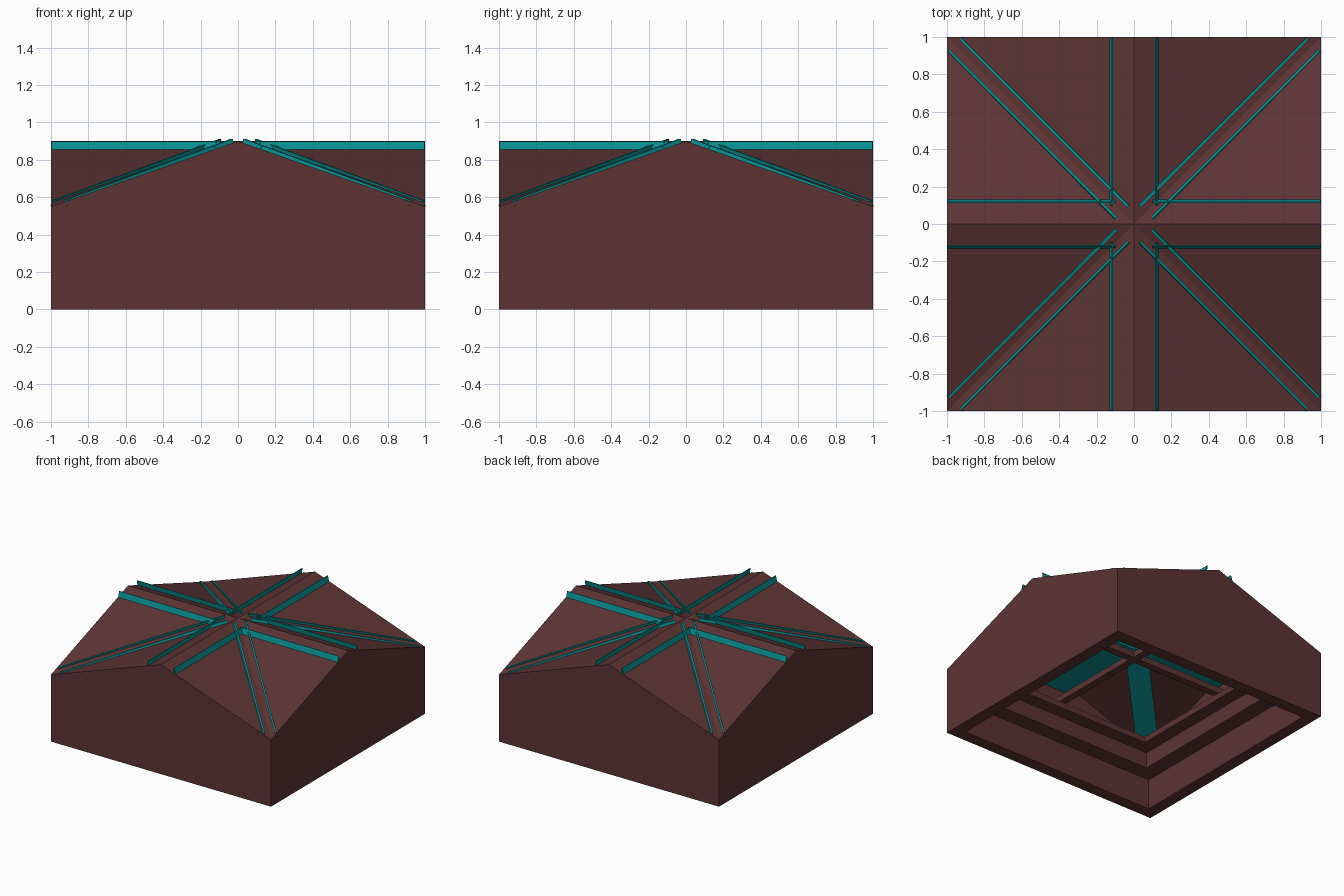
import bpy, bmesh, math
from mathutils import Matrix, Vector

if "Cube" in bpy.data.objects:
    bpy.data.objects.remove(bpy.data.objects["Cube"])


def material(name, rgb):
    m = bpy.data.materials.new(name)
    m.diffuse_color = (*rgb, 1)
    m.use_nodes = True
    m.node_tree.nodes["Principled BSDF"].inputs["Base Color"].default_value = m.diffuse_color
    return m


BROWN = material("dark_brown", (0.11, 0.034, 0.034))
TEAL = material("teal", (0.003, 0.28, 0.29))


def finish(bm, name, mat):
    bmesh.ops.recalc_face_normals(bm, faces=bm.faces)
    me = bpy.data.meshes.new(name)
    bm.to_mesh(me)
    bm.free()
    me.materials.append(mat)
    ob = bpy.data.objects.new(name, me)
    bpy.context.collection.objects.link(ob)
    return ob


def roof(x, y):
    # cross gable: ridges on both axes, valleys on the diagonals
    return 0.9 - 0.35 * min(abs(x), abs(y))


# House shell: square rings lofted from roof peak, down outside, up inside
RING = [(1, 0), (1, 1), (0, 1), (-1, 1), (-1, 0), (-1, -1), (0, -1), (1, -1)]


def ring(bm, a, z=None, drop=0):
    return [bm.verts.new((a * x, a * y, roof(a * x, a * y) - drop if z is None else z))
            for x, y in RING]


bm = bmesh.new()
# outer wall, rim, then two inner steps
loops = [ring(bm, 1), ring(bm, 1, 0), ring(bm, 0.9, 0), ring(bm, 0.9, 0.25),
         ring(bm, 0.77, 0.25), ring(bm, 0.77, 0.38), ring(bm, 0.66, 0.38),
         ring(bm, 0.66, 0.43), ring(bm, 0.95, 0.43), ring(bm, 0.95, drop=0.04)]
for a, b in zip(loops, loops[1:]):
    for i in range(8):
        j = (i + 1) % 8
        bm.faces.new((a[i], a[j], b[j], b[i]))
for loop, z in ((loops[0], 0.9), (loops[-1], 0.86)):
    peak = bm.verts.new((0, 0, z))
    for i in range(8):
        bm.faces.new((loop[i], loop[(i + 1) % 8], peak))
finish(bm, "house_shell", BROWN)


def bar(bm, s0, s1, low, high, lo, hi, angle):
    # bar along a direction; low/high: side-to-side span at bottom and top;
    # lo/hi: (start, end) heights of bottom and top
    rot = Matrix.Rotation(angle, 4, 'Z')
    v = [bm.verts.new(rot @ Vector((s, y, z[k])))
         for k, s in ((0, s0), (1, s1))
         for y, z in ((low[0], lo), (low[1], lo), (high[1], hi), (high[0], hi))]
    for f in ((0, 1, 2, 3), (4, 5, 6, 7), (0, 1, 5, 4), (1, 2, 6, 5), (2, 3, 7, 6), (3, 0, 4, 7)):
        bm.faces.new([v[i] for i in f])


# Cross of tie beams inside the house
bm = bmesh.new()
for k in range(2):
    bar(bm, -0.96, 0.96, (-0.03, 0.03), (-0.03, 0.03), (0.56, 0.56), (0.61, 0.61), k * math.pi / 2)
finish(bm, "tie_beams", BROWN)

# Ridge beams: splayed side plates break through the roof beside each ridge
for k in range(4):
    bm = bmesh.new()
    ang = k * math.pi / 2
    for s in (-1, 1):
        bar(bm, 0.1, 0.998, (s * 0.14, s * 0.165), (s * 0.112, s * 0.118),
            (0.74, 0.74), (0.899, 0.899), ang)
    bar(bm, 0.11, 0.96, (-0.15, 0.15), (-0.14, 0.14), (0.74, 0.74), (0.755, 0.755), ang)
    finish(bm, f"ridge_beam_{k + 1}", TEAL)

# Valley beams: splayed twin plates along each diagonal
S0, S1 = 0.09, 1.356
V0, V1 = (0.9 - 0.35 * s / math.sqrt(2) for s in (S0, S1))
for k in range(4):
    bm = bmesh.new()
    ang = math.pi / 4 + k * math.pi / 2
    for s in (-1, 1):
        bar(bm, S0, S1, (s * 0.045, s * 0.062), (s * 0.036, s * 0.05),
            (V0 - 0.01, V1 - 0.01), (V0 + 0.035, V1 + 0.02), ang)
    bar(bm, S0, S1 - 0.06, (-0.085, 0.085), (-0.055, 0.055),
        (V0 - 0.11, V1 - 0.1), (V0 - 0.01, V1 - 0.01), ang)
    finish(bm, f"valley_beam_{k + 1}", TEAL)
